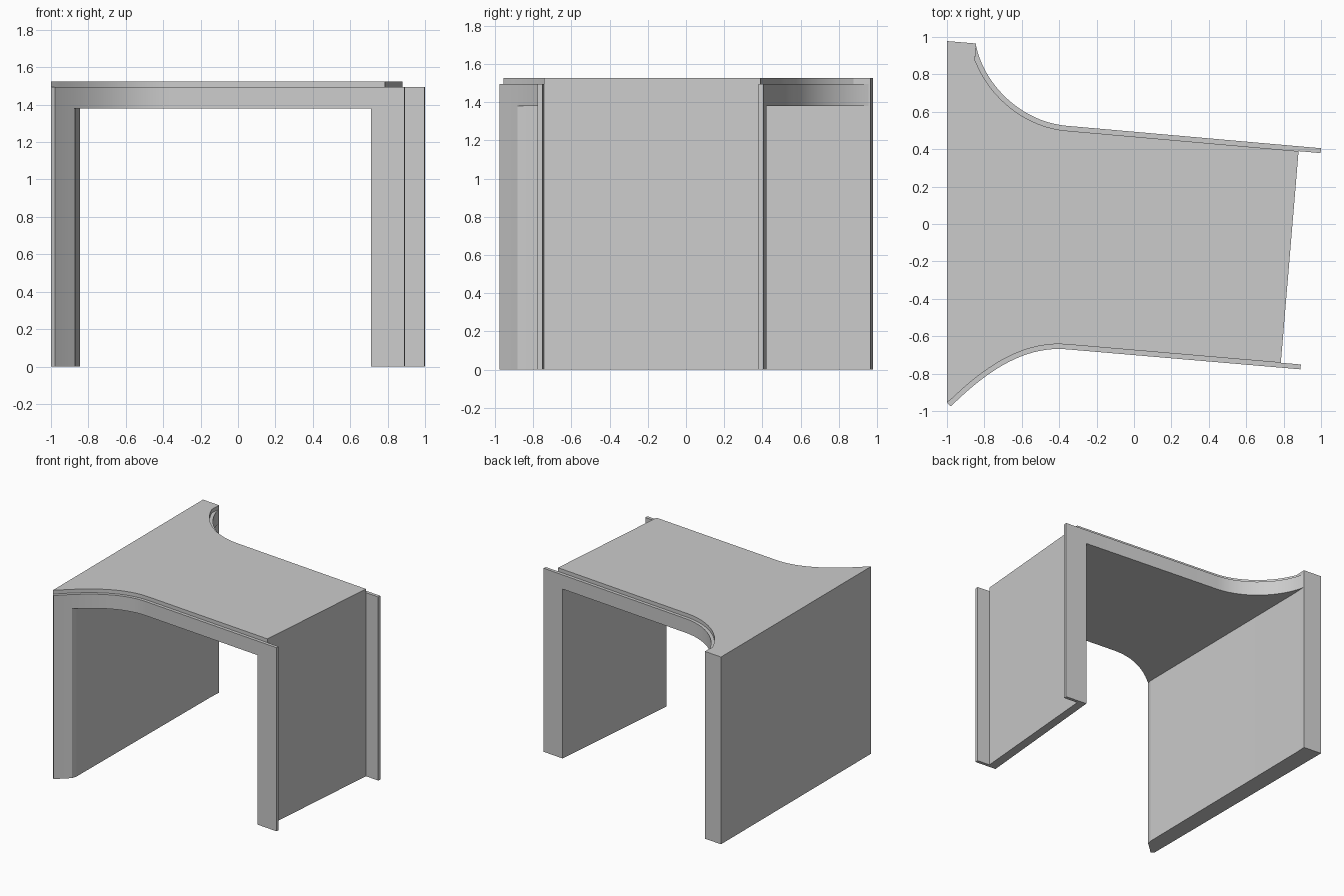
import bpy, bmesh, math
from mathutils import Vector
from mathutils.geometry import interpolate_bezier

if "Cube" in bpy.data.objects:
    bpy.data.objects.remove(bpy.data.objects["Cube"])

SOFFIT, FASCIA_TOP, TOP = 1.38, 1.495, 1.525
THICK = 0.026


def prism(name, outline, z0, z1):
    """Extrude a plan outline from z0 to z1."""
    bm = bmesh.new()
    face = bm.faces.new([bm.verts.new((p[0], p[1], z0)) for p in outline])
    ext = bmesh.ops.extrude_face_region(bm, geom=[face], use_keep_orig=True)
    verts = [g for g in ext["geom"] if isinstance(g, bmesh.types.BMVert)]
    bmesh.ops.translate(bm, verts=verts, vec=(0, 0, z1 - z0))
    bmesh.ops.recalc_face_normals(bm, faces=bm.faces[:])
    mesh = bpy.data.meshes.new(name)
    bm.to_mesh(mesh)
    bm.free()
    ob = bpy.data.objects.new(name, mesh)
    bpy.context.collection.objects.link(ob)
    bpy.context.view_layer.objects.active = ob
    ob.select_set(True)
    bpy.ops.object.shade_smooth_by_angle(angle=math.radians(20))
    ob.select_set(False)
    return ob


def edge(handles, end):
    """Flared curve followed by a straight run."""
    pts = interpolate_bezier(*[Vector((x, y, 0)) for x, y in handles], 21)
    return [p.to_2d() for p in pts] + [Vector(end)]


def offset(pts, dist):
    """Parallel path on the left (+) or right (-) of the points."""
    out = []
    for i, p in enumerate(pts):
        d = (pts[min(i + 1, len(pts) - 1)] - pts[max(i - 1, 0)]).normalized()
        out.append(p + Vector((-d.y, d.x)) * dist)
    # keep the straight run square at its far end
    d = (pts[-1] - pts[-2]).normalized()
    n = Vector((-d.y, d.x)) * dist
    out[-2], out[-1] = pts[-2] + n, pts[-1] + n
    return out


def at_x(path, x):
    """Point on the straight run of a path."""
    a, b = path[-2], path[-1]
    return a.lerp(b, (x - a.x) / (b.x - a.x))


# Plan lines of both portal faces
front_out = edge([(-.979, -.975), (-.82, -.82), (-.61, -.648), (-.36, -.67)], (.89, -.777))
back_out = edge([(-.845, .955), (-.80, .74), (-.60, .546), (-.36, .525)], (1.0, .405))
front_in = offset(front_out, THICK)
back_in = offset(back_out, -THICK)
front_in[0] = Vector((-1, -.955))
back_wall = [Vector((-.85, .875)), Vector((-.845, .965)), Vector((-1, .978))]

# Deck slab
back_deck = [p for p in back_in[:-1] if p.x > -.845]
prism("deck_slab", front_in[:-1] + [at_x(front_in, .785), at_x(back_in, .88)]
      + back_deck[::-1] + back_wall, SOFFIT, TOP)

# Side walls
prism("left_wall", front_in[:6] + back_wall, 0, SOFFIT)
prism("right_wall", [at_x(front_in, .785), at_x(back_in, .88),
                     at_x(back_in, .815), at_x(front_in, .712)], 0, SOFFIT)

# Fascia bands along the deck edges, just below the deck top
prism("front_fascia", front_out + front_in[::-1], SOFFIT, FASCIA_TOP)
back_band = [p for p in back_in if p.x > -.85]
prism("back_fascia", back_out + back_band[::-1] + [Vector((-.85, .875))], SOFFIT, FASCIA_TOP)

# Fascia legs down to the ground
prism("front_left_leg", front_out[:5] + front_in[:6][::-1], 0, SOFFIT)
prism("front_right_leg", [at_x(front_out, .71), front_out[-1], front_in[-1],
                          at_x(front_in, .712)], 0, SOFFIT)
prism("back_right_leg", [at_x(back_out, .817), back_out[-1], back_in[-1],
                         at_x(back_in, .815)], 0, SOFFIT)
